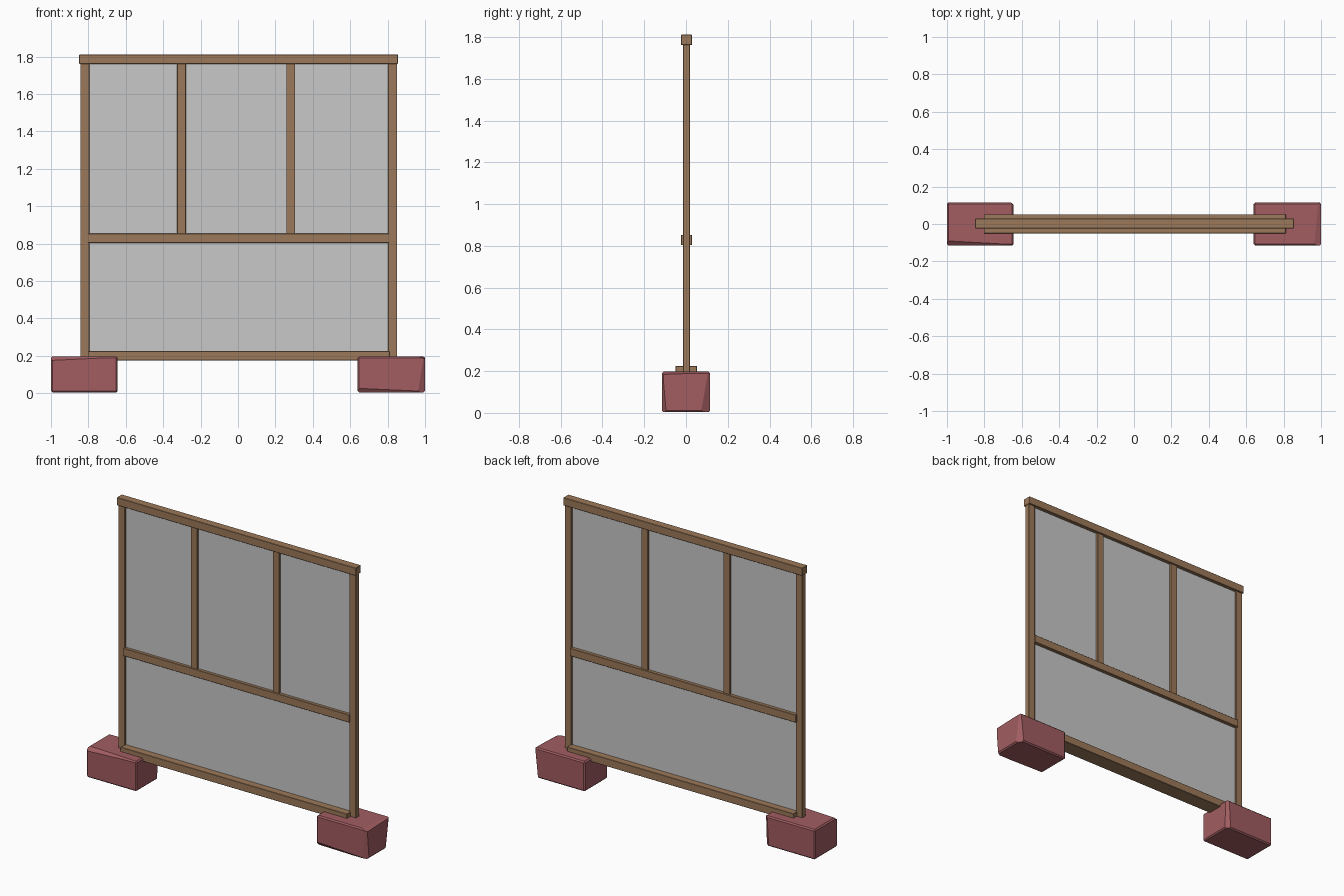
import bpy, bmesh
from mathutils import Vector

cube = bpy.data.objects.get("Cube")
if cube:
    bpy.data.objects.remove(cube, do_unlink=True)


def material(name, rgb):
    m = bpy.data.materials.new(name)
    m.use_nodes = True
    col = (*rgb, 1)
    m.diffuse_color = col
    m.node_tree.nodes["Principled BSDF"].inputs["Base Color"].default_value = col
    return m


wood = material("brown wood", (0.33, 0.19, 0.10))
brick = material("dull red stone", (0.36, 0.11, 0.12))
pane = material("grey panel", (0.58, 0.58, 0.58))


def box(name, mat, x, y, z, bevel=0.0, cuts=()):
    """Box from axis ranges, with bevelled edges and planes that chip corners."""
    bm = bmesh.new()
    bmesh.ops.create_cube(bm, size=1)
    centre = Vector([(r[0] + r[1]) / 2 for r in (x, y, z)])
    for v in bm.verts:
        v.co = [r[0] if c < 0 else r[1] for c, r in zip(v.co, (x, y, z))]
    if bevel:
        bmesh.ops.bevel(bm, geom=bm.edges[:], offset=bevel, segments=1, affect='EDGES')
    for a, b, c in cuts:
        a, b, c = Vector(a), Vector(b), Vector(c)
        n = (b - a).cross(c - a)
        if n.dot(centre - a) > 0:
            n.negate()
        cut = bmesh.ops.bisect_plane(bm, geom=bm.verts[:] + bm.edges[:] + bm.faces[:],
                                     plane_co=a, plane_no=n, clear_outer=True)
        rim = [e for e in cut["geom_cut"] if isinstance(e, bmesh.types.BMEdge)]
        if rim:
            bmesh.ops.holes_fill(bm, edges=rim)
    bmesh.ops.recalc_face_normals(bm, faces=bm.faces[:])
    me = bpy.data.meshes.new(name)
    bm.to_mesh(me)
    bm.free()
    me.materials.append(mat)
    ob = bpy.data.objects.new(name, me)
    bpy.context.collection.objects.link(ob)
    return ob


# Timber frame
chip = 0.002
for side, x in (("right", (-0.843, -0.795)), ("left", (0.803, 0.851))):
    box(side + "_post", wood, x, (-0.015, 0.019), (0.185, 1.765), chip)
for side, x in (("right", (-0.326, -0.278)), ("left", (0.258, 0.306))):
    box(side + "_mullion", wood, x, (-0.015, 0.019), (0.845, 1.765), chip)
box("top_rail", wood, (-0.849, 0.855), (-0.023, 0.029), (1.761, 1.811), chip)
box("middle_rail", wood, (-0.803, 0.808), (-0.023, 0.029), (0.803, 0.853), chip)
box("bottom_rail", wood, (-0.803, 0.812), (-0.05, 0.052), (0.175, 0.225), chip)

# Thin infill panel
box("infill_panel", pane, (-0.82, 0.83), (-0.003, 0.007), (0.2, 1.78))

# Foot stones with chipped edges
depth, height = (-0.116, 0.116), (0.004, 0.197)
box("left_foot_stone", brick, (0.64, 1.0), depth, height, 0.008, (
    ((0.992, -0.116, 0.19), (0.965, -0.116, 0.02), (1.0, -0.096, 0.02)),
    ((1.0, 0.105, 0.19), (1.0, 0.075, 0.02), (0.975, 0.116, 0.02)),
    ((0.64, -0.116, 0.026), (1.0, -0.116, 0.01), (0.64, -0.1, 0.004)),
    ((0.965, -0.1, 0.197), (0.985, 0.1, 0.197), (1.0, 0.0, 0.188)),
))
box("right_foot_stone", brick, (-1.0, -0.643), depth, height, 0.008, (
    ((-1.0, -0.116, 0.175), (-0.643, -0.116, 0.192), (-1.0, -0.09, 0.197)),
    ((-0.66, 0.116, 0.19), (-0.67, 0.116, 0.02), (-0.643, 0.095, 0.02)),
))
